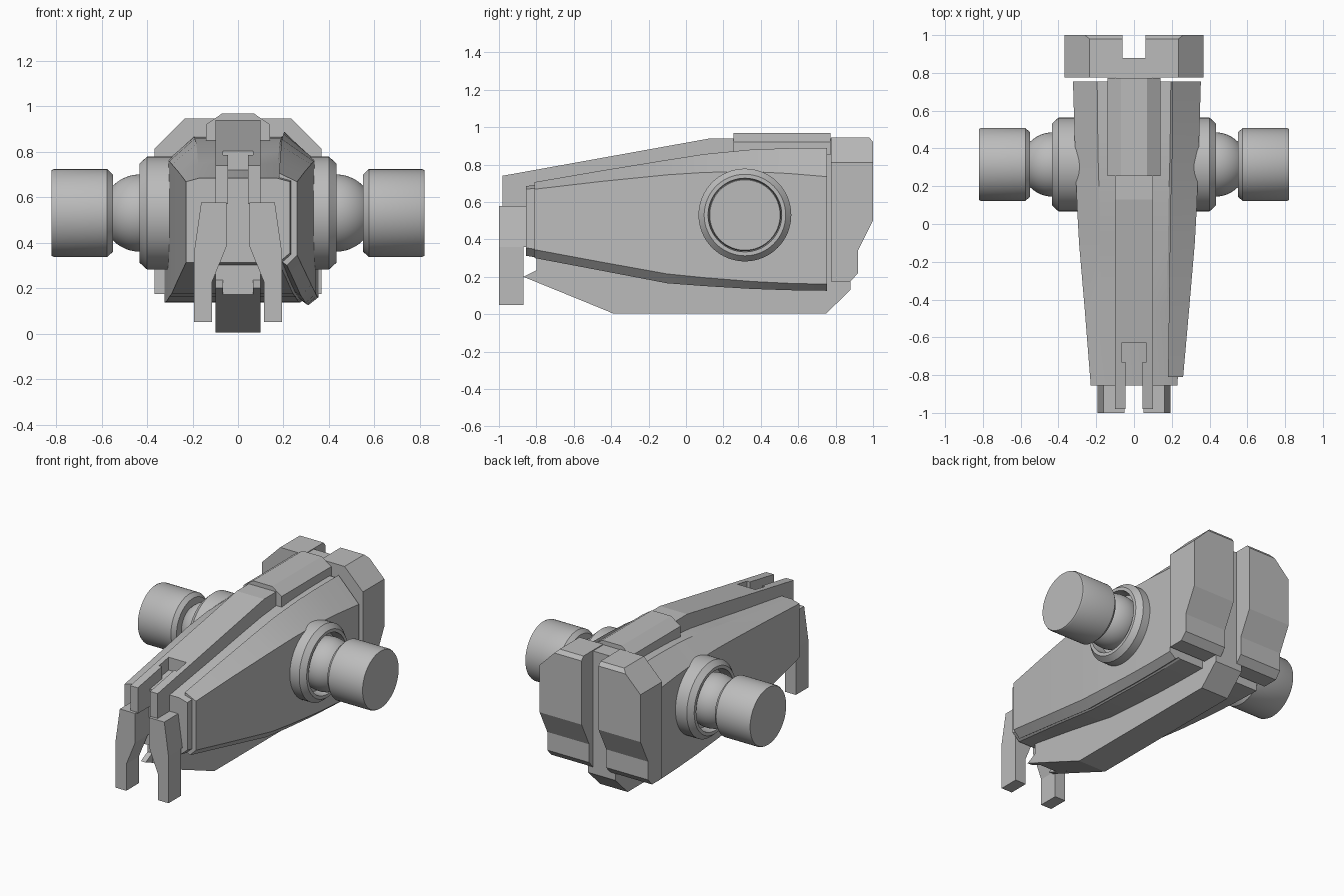
import bpy, bmesh, math
from mathutils import Vector

if "Cube" in bpy.data.objects:
    bpy.data.objects.remove(bpy.data.objects["Cube"])

grey = bpy.data.materials.new("mid_grey")
grey.diffuse_color = (0.5, 0.5, 0.5, 1)
grey.use_nodes = True
grey.node_tree.nodes["Principled BSDF"].inputs["Base Color"].default_value = grey.diffuse_color


def finish(bm, name, smooth=None):
    bmesh.ops.recalc_face_normals(bm, faces=bm.faces)
    me = bpy.data.meshes.new(name)
    bm.to_mesh(me)
    bm.free()
    me.materials.append(grey)
    ob = bpy.data.objects.new(name, me)
    bpy.context.collection.objects.link(ob)
    if smooth:
        bpy.ops.object.select_all(action='DESELECT')
        ob.select_set(True)
        bpy.context.view_layer.objects.active = ob
        bpy.ops.object.shade_smooth_by_angle(angle=math.radians(smooth))
    return ob


def loft(sections, closed=False):
    """Join equal-length point rings; cap the ends unless closed."""
    bm = bmesh.new()
    rings = [[bm.verts.new(p) for p in s] for s in sections]
    n = len(rings[0])
    for a, b in zip(rings, rings[1:]):
        for i in range(n):
            j = (i + 1) % n
            bm.faces.new((a[i], a[j], b[j], b[i]))
    bm.faces.new(rings[0])
    bm.faces.new(rings[-1])
    return bm


def slab_x(profile, x0, x1):
    """Side profile (y, z) extruded between two x values."""
    return loft([[(x, y, z) for y, z in profile] for x in (x0, x1)])


def slab_y(profile, y0, y1):
    """Front profile (x, z) extruded between two y values."""
    return loft([[(x, y, z) for x, z in profile] for y in (y0, y1)])


def lathe_x(profile, s, y, z, steps=64):
    """Turn a (x, radius) profile about an axis along x."""
    return loft([[(s * x, y + r * math.cos(2 * math.pi * i / steps),
                   z + r * math.sin(2 * math.pi * i / steps))
                  for i in range(steps)] for x, r in profile])


# Hull stations: y, top x, side x, top z, shoulder z, chamfer z, bottom z
stations = [
    (-0.81, 0.18, 0.260, 0.706, 0.668, 0.345, 0.300),
    (-0.45, 0.185, 0.292, 0.768, 0.710, 0.278, 0.232),
    (-0.10, 0.19, 0.322, 0.825, 0.745, 0.215, 0.165),
    (0.10, 0.193, 0.333, 0.856, 0.758, 0.195, 0.150),
    (0.35, 0.20, 0.342, 0.880, 0.762, 0.175, 0.135),
    (0.55, 0.203, 0.348, 0.887, 0.752, 0.165, 0.128),
    (0.755, 0.205, 0.354, 0.888, 0.735, 0.160, 0.125),
]

# Main hull, plain on the left
hull = []
for y, xt, xs, zt, zs, zc, zb in stations:
    y = -0.855 if y < -0.8 else y
    w = xs - 0.031
    hull.append([(x, y, z) for x, z in (
        (-xt + 0.01, zt - 0.022), (xt - 0.01, zt - 0.022), (w, zs), (w, zc + 0.01),
        (w - 0.05, zb + 0.012), (-w, zb + 0.012), (-w, zs))])
finish(loft(hull), "hull", 20)

# Raised armour panel on the right
panel = []
for y, xt, xs, zt, zs, zc, zb in stations:
    panel.append([(x, y, z) for x, z in (
        (xt, zt), (xs, zs), (xs, zc), (xs - 0.045, zb),
        (xs - 0.1, zb + 0.04), (xt, zt - 0.08))])
finish(loft(panel), "right_armour_panel", 20)

# Central spine and keel
finish(slab_x([(-0.63, 0.40), (-0.63, 0.803), (0.13, 0.94), (0.88, 0.94),
               (0.88, 0.13), (0.75, 0.004), (-0.39, 0.004), (-0.80, 0.172),
               (-0.80, 0.31), (-0.70, 0.40)], -0.1, 0.1), "spine_and_keel")

# Cover on top of the spine
finish(slab_y([(-0.14, 0.85), (-0.14, 0.92), (-0.07, 0.968),
               (0.07, 0.968), (0.14, 0.92), (0.14, 0.85)], 0.255, 0.772), "spine_cover")


def spine_top(y):
    return 0.74 + (y + 0.98) * 0.18


for s, side in ((-1, "left"), (1, "right")):
    # Twin prongs that continue the spine forward around the slot
    for tag, y0, y1, xi in (("front", -0.98, -0.73, 0.045), ("rear", -0.73, -0.62, 0.065)):
        finish(slab_x([(y0, 0.57), (y0, spine_top(y0)), (y1, spine_top(y1)), (y1, 0.57)],
                      s * xi, s * 0.1), side + "_prong_" + tag)

    # Cheeks at the front of the keel
    finish(slab_x([(-0.87, 0.20), (-0.70, 0.285), (-0.6, 0.3), (-0.6, 0.09)],
                  s * 0.065, s * 0.1), side + "_keel_cheek")

    # Front feet
    finish(slab_y([(s * x, z) for x, z in (
        (0.05, 0.577), (0.162, 0.577), (0.193, 0.36), (0.193, 0.05),
        (0.115, 0.05), (0.115, 0.225), (0.05, 0.385))], -1.0, -0.85 - 0.02), side + "_front_foot")
    finish(slab_y([(s * x, z) for x, z in (
        (0.05, 0.577), (0.162, 0.577), (0.193, 0.36), (0.05, 0.385))],
        -0.88, -0.84), side + "_foot_mount")

    # Rear blocks with a sloped outer top corner
    bm = slab_x([(0.775, 0.175), (0.775, 0.945), (0.98, 0.945), (1.0, 0.92), (1.0, 0.50),
                 (0.92, 0.34), (0.92, 0.22), (0.88, 0.175)], s * 0.062, s * 0.368)
    cut = bmesh.ops.bisect_plane(
        bm, geom=bm.verts[:] + bm.edges[:] + bm.faces[:], plane_co=Vector((s * 0.235, 0, 0.945)),
        plane_no=Vector((s * 1, 0, 1)), clear_outer=True)
    bmesh.ops.holes_fill(bm, edges=[e for e in bm.edges if e.is_boundary], sides=0)
    finish(bm, side + "_rear_block")

    # Hollow socket ring, ball and arm stub
    finish(lathe_x([(0.2, 0.248), (0.40, 0.248), (0.433, 0.218), (0.433, 0.197),
                    (0.36, 0.19)], s, 0.315, 0.53), side + "_socket", 30)
    ball = [(0.43 - 0.17 * math.cos(math.pi * i / 24), 0.17 * math.sin(math.pi * i / 24))
            for i in range(1, 24)]
    finish(lathe_x(ball, s, 0.315, 0.53), side + "_ball_joint", 30)
    finish(lathe_x([(0.55, 0.170), (0.575, 0.193), (0.81, 0.193), (0.82, 0.188)],
                   s, 0.315, 0.53), side + "_arm_stub", 30)
